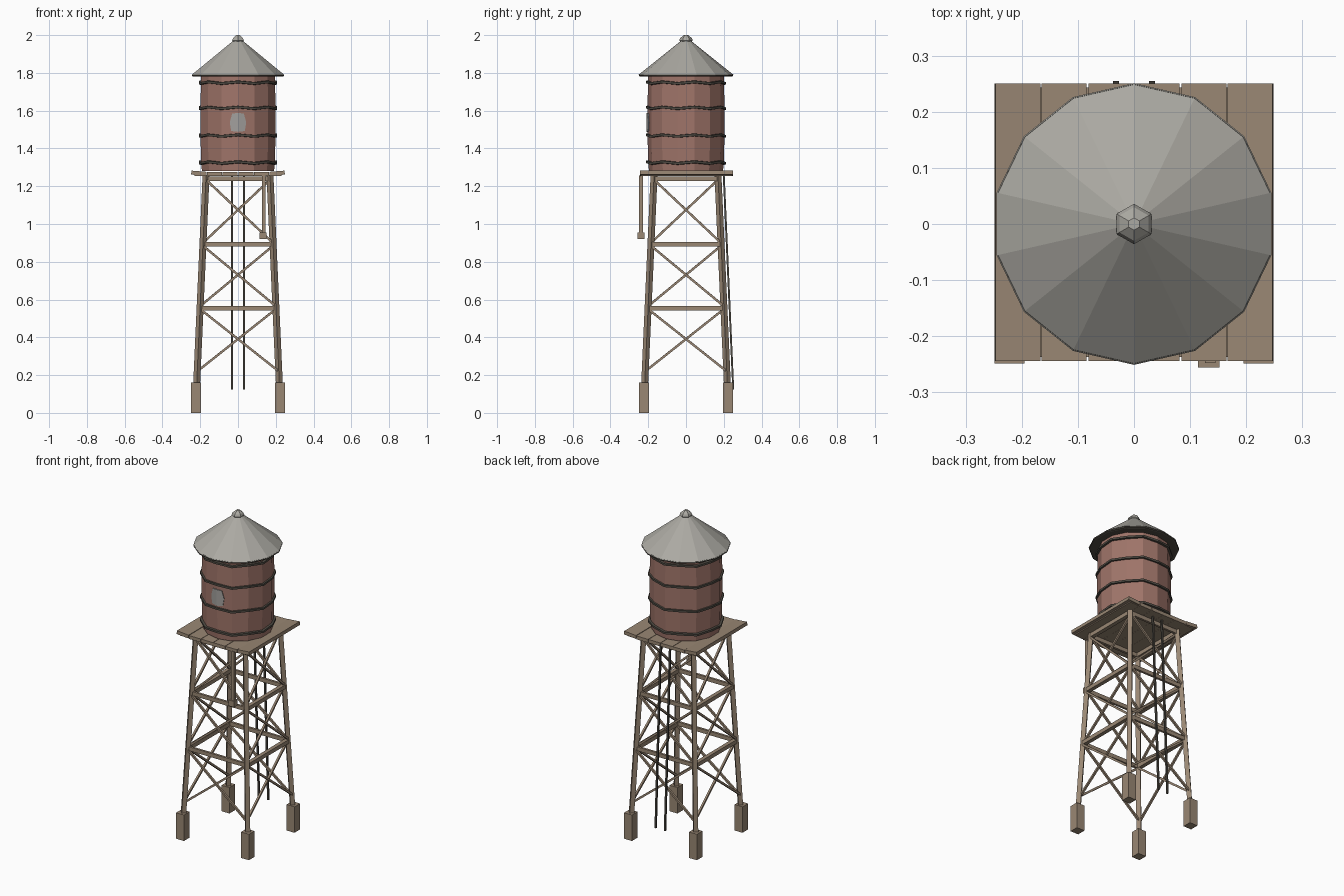
import bpy, bmesh, math
from mathutils import Vector

if "Cube" in bpy.data.objects:
    bpy.data.objects.remove(bpy.data.objects["Cube"])


def material(name, rgb):
    mat = bpy.data.materials.new(name)
    mat.use_nodes = True
    linear = [(c / 255) ** 2.2 for c in rgb] + [1]
    mat.diffuse_color = linear
    mat.node_tree.nodes["Principled BSDF"].inputs["Base Color"].default_value = linear
    return mat


WOOD = material("weathered_wood", (152, 134, 115))
RED = material("red_stave", (158, 116, 105))
ROOF = material("roof_grey", (170, 168, 161))
IRON = material("dark_iron", (80, 76, 69))
PLATE = material("plate_grey", (160, 158, 155))


def finish(name, bm, mat):
    bmesh.ops.recalc_face_normals(bm, faces=bm.faces)
    mesh = bpy.data.meshes.new(name)
    bm.to_mesh(mesh)
    bm.free()
    mesh.materials.append(mat)
    obj = bpy.data.objects.new(name, mesh)
    bpy.context.collection.objects.link(obj)
    return obj


def box(name, center, size, mat, tilt=0):
    bm = bmesh.new()
    bmesh.ops.create_cube(bm, size=1)
    bmesh.ops.scale(bm, vec=size, verts=bm.verts)
    obj = finish(name, bm, mat)
    obj.location = center
    obj.rotation_euler.y = tilt
    return obj


def bar(name, start, end, width, height, mat):
    """Straight beam between two points."""
    a, b = Vector(start), Vector(end)
    obj = box(name, (a + b) / 2, (width, height, (b - a).length), mat)
    obj.rotation_euler = (b - a).to_track_quat("Z", "Y").to_euler()
    return obj


def lathe(name, profile, sides, mat, ring=False, wave=0):
    """Faceted round part from (radius, height) pairs; ring closes the profile."""
    bm = bmesh.new()
    loops = []
    for r, z in profile:
        loop = []
        for i in range(sides):
            a = math.tau * i / sides
            loop.append(bm.verts.new((r * math.sin(a), -r * math.cos(a), z + wave * (-1) ** i)))
        loops.append(loop)
    pairs = list(zip(loops, loops[1:]))
    if ring:
        pairs.append((loops[-1], loops[0]))
    else:
        bm.faces.new(loops[0])
        bm.faces.new(loops[-1])
    for low, high in pairs:
        for i in range(sides):
            j = (i + 1) % sides
            bm.faces.new((low[i], low[j], high[j], high[i]))
    return finish(name, bm, mat)


def spread(z):
    """Distance of the leaning legs from the centre planes at a height."""
    return 0.219 - (z - 0.15) * 0.045


# Legs on square footings
for sx, side in ((1, "left"), (-1, "right")):
    for sy, end in ((-1, "front"), (1, "back")):
        box(f"footing_{end}_{side}", (sx * 0.222, sy * 0.222, 0.08), (0.054, 0.054, 0.16), WOOD)
        low, high = spread(0.15), spread(1.255)
        bar(f"leg_{end}_{side}", (sx * low, sy * low, 0.15),
            (sx * high, sy * high, 1.255), 0.026, 0.026, WOOD)

# Girts and cross braces on the four sides
GIRTS = (0.555, 0.893, 1.24)
BAYS = ((0.22, 0.55), (0.565, 0.885), (0.9, 1.235))
for k, side in enumerate(("front", "left", "back", "right")):
    turn = k * math.pi / 2
    c, s = round(math.cos(turn)), round(math.sin(turn))

    def place(x, z, inset=0):
        y = -spread(z) + inset
        return (x * c - y * s, x * s + y * c, z)

    for n, z in enumerate(GIRTS):
        thick = (0.024, 0.014) if k % 2 else (0.014, 0.024)
        w = spread(z)
        size = (thick[0], 2 * w, 0.024) if k % 2 else (2 * w, thick[0], 0.024)
        box(f"girt_{side}_{n}", place(0, z), size, WOOD)
    for n, (z0, z1) in enumerate(BAYS):
        for d in (-1, 1):
            bar(f"brace_{side}_{n}_{'a' if d < 0 else 'b'}",
                place(-d * spread(z0), z0, 0.005 * d),
                place(d * spread(z1), z1, 0.005 * d), 0.012, 0.012, WOOD)

# Plank platform, outer boards slightly lifted
for i in range(6):
    x = (i - 2.5) * 0.083
    lift = {0: 1, 5: -1}.get(i, 0)
    box(f"plank_{i}", (x, 0.003, 1.264 + 0.005 * abs(lift)),
        (0.080, 0.494, 0.021), WOOD, 0.08 * lift)
box("plank_backing", (0, 0.003, 1.257), (0.46, 0.48, 0.006), WOOD)

# Tank with iron hoops
lathe("tank", [(0.196, 1.28), (0.2, 1.33), (0.204, 1.47), (0.204, 1.62), (0.2, 1.79)], 14, RED)
for n, z in enumerate((1.325, 1.468, 1.615, 1.748)):
    lathe(f"hoop_{n}", [(0.198, z - 0.008), (0.213, z - 0.006), (0.213, z + 0.006),
                        (0.198, z + 0.008)], 14, IRON, ring=True, wave=0.004)

# Conical roof, rim and cap
lathe("roof_rim", [(0.24, 1.78), (0.249, 1.783), (0.249, 1.792)], 14, IRON)
lathe("roof", [(0.251, 1.79), (0.02, 1.975)], 14, ROOF)
lathe("roof_cap", [(0.022, 1.955), (0.036, 1.972), (0.03, 1.985), (0.011, 2.0)], 6, ROOF)

# Plain plate folded over the front edge of the tank
bm = bmesh.new()
outline = ((0, 1.488), (0.036, 1.492), (0.043, 1.54), (0.03, 1.585), (0, 1.588))
for s in (-1, 1):
    bm.faces.new([bm.verts.new((s * x, -0.206 + 0.228 * x, z)) for x, z in outline])
bmesh.ops.remove_doubles(bm, verts=bm.verts, dist=0.0005)
plate = finish("front_plate", bm, PLATE)
plate.modifiers.new("thickness", "SOLIDIFY").thickness = 0.005
plate.modifiers["thickness"].offset = 0

# Ladder rails at the back
for s, side in ((1, "left"), (-1, "right")):
    bar(f"ladder_rail_{side}", (s * 0.032, 0.25, 0.125), (s * 0.032, 0.2, 1.255),
        0.01, 0.01, IRON)

# Drain pipe with outlet at the front
bar("drain_pipe", (0.136, -0.238, 0.95), (0.136, -0.238, 1.258), 0.019, 0.019, WOOD)
box("drain_outlet", (0.133, -0.238, 0.938), (0.038, 0.036, 0.036), WOOD)
